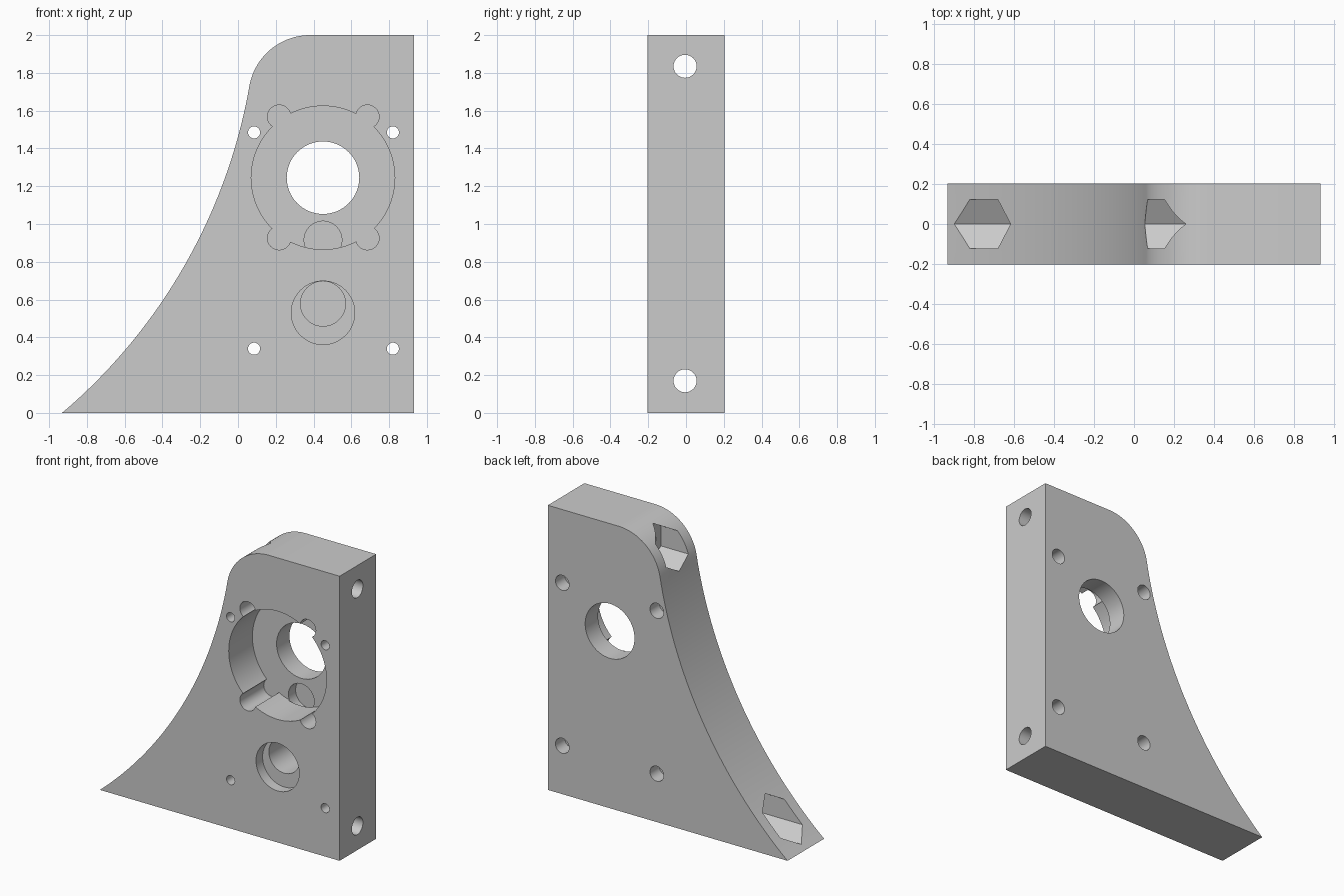
import bpy, bmesh, math
from math import cos, sin, radians
from mathutils import Matrix, Vector

cube = bpy.data.objects.get("Cube")
if cube:
    bpy.data.objects.remove(cube, do_unlink=True)

grey = bpy.data.materials.new("plain grey")
grey.use_nodes = True
colour = (0.6, 0.6, 0.6, 1)
grey.diffuse_color = colour
grey.node_tree.nodes["Principled BSDF"].inputs["Base Color"].default_value = colour

HALF = 0.203     # half thickness of the plate
FLOOR = 0.06     # floor of the round pocket


def make_object(name, bm):
    bmesh.ops.recalc_face_normals(bm, faces=bm.faces)
    mesh = bpy.data.meshes.new(name)
    bm.to_mesh(mesh)
    bm.free()
    mesh.materials.append(grey)
    obj = bpy.data.objects.new(name, mesh)
    bpy.context.collection.objects.link(obj)
    return obj


def volume(mesh):
    bm = bmesh.new()
    bm.from_mesh(mesh)
    closed = all(len(e.link_faces) == 2 for e in bm.edges)
    result = bm.calc_volume()
    bm.free()
    return result, closed


def arc(cx, cz, r, start, end, steps):
    angles = [radians(start + (end - start) * i / steps) for i in range(steps + 1)]
    return [(cx + r * cos(a), cz + r * sin(a)) for a in angles]


# Plate outline: square back, rounded shoulder, sweeping concave edge
outline = [(-0.932, 0), (0.932, 0), (0.932, 2)]
outline += arc(0.382, 1.673, 0.327, 90, 170, 24)
outline += arc(-2.837, 2.241, 2.942, -10, -49.6, 40)[1:-1]
bm = bmesh.new()
front = [bm.verts.new((x, -HALF, z)) for x, z in outline]
back = [bm.verts.new((x, HALF, z)) for x, z in outline]
bm.faces.new(front)
bm.faces.new(back[::-1])
for i in range(len(front)):
    bm.faces.new((front[i - 1], front[i], back[i], back[i - 1]))
plate = make_object("bracket_plate", bm)


def cut(name, start, end, radius, sides=48):
    """Cut a prism running from start to end out of the plate."""
    start, end = Vector(start), Vector(end)
    axis = end - start
    turn = axis.to_track_quat("Z", "Y").to_matrix().to_4x4()
    # put one corner of the prism straight up
    up = turn.inverted() @ Vector((0, 0, 1))
    bm = bmesh.new()
    bmesh.ops.create_cone(bm, cap_ends=True, segments=sides, radius1=radius,
                          radius2=radius, depth=axis.length)
    corner = max(bm.verts, key=lambda v: v.co.x).co
    spin = math.atan2(up.y, up.x) - math.atan2(corner.y, corner.x)
    bm.transform(Matrix.Translation((start + end) / 2) @ turn
                 @ Matrix.Rotation(spin, 4, "Z"))
    cutter = make_object(name, bm)
    cutter.hide_render = True
    mod = plate.modifiers.new(name, "BOOLEAN")
    mod.object = cutter
    mod.operation = "DIFFERENCE"
    before = volume(plate.data)[0]
    limit = volume(cutter.data)[0]
    best = None
    # keep the first solver that really removes material and stays closed
    for solver in ("MANIFOLD", "EXACT", "FLOAT"):
        mod.solver = solver
        bpy.context.view_layer.update()
        graph = bpy.context.evaluated_depsgraph_get()
        mesh = bpy.data.meshes.new_from_object(plate.evaluated_get(graph))
        after, closed = volume(mesh)
        if 1e-6 < before - after <= limit * 1.01:
            best = mesh if closed or best is None else best
            if closed:
                break
    plate.modifiers.remove(mod)
    if best:
        plate.data = best
    bpy.data.objects.remove(cutter, do_unlink=True)


def bore(name, x, z, radius, y0, y1, sides=48):
    cut(name, (x, y0, z), (x, y1, z), radius, sides)


# Round pocket with central through hole and four corner reliefs
bore("pocket", 0.45, 1.245, 0.38, -0.3, FLOOR, 96)
bore("shaft_hole", 0.45, 1.245, 0.192, -0.3, 0.3, 64)
for x in (0.218, 0.685):
    for z in (0.925, 1.568):
        bore("corner_relief", x, z, 0.062, -0.31, FLOOR + 0.003, 32)

# Undercut behind the pocket floor
bore("undercut", 0.45, 0.915, 0.1, FLOOR - 0.01, 0.14)

# Stepped blind hole below the pocket
bore("shallow_step", 0.45, 0.53, 0.168, -0.3, -0.13, 64)
bore("blind_hole", 0.45, 0.578, 0.119, -0.29, 0.13)

# Four screw holes, wider at the back
for x in (0.085, 0.82):
    for z in (0.34, 1.485):
        bore("screw_hole", x, z, 0.032, -0.3, 0.3, 32)
        bore("screw_head", x, z, 0.053, 0.1, 0.31, 32)

# Edge bolts with hexagonal nut pockets opening on the curved side
for z, depth in ((0.17, -0.45), (1.835, 0.28)):
    cut("edge_bolt_hole", (-1.2, -0.005, z), (1.2, -0.005, z), 0.061, 32)
    cut("nut_pocket", (-1.25, 0, z), (depth, 0, z), 0.141, 6)

bpy.ops.object.select_all(action="DESELECT")
plate.select_set(True)
bpy.context.view_layer.objects.active = plate
bpy.ops.object.shade_smooth_by_angle(angle=radians(25))
